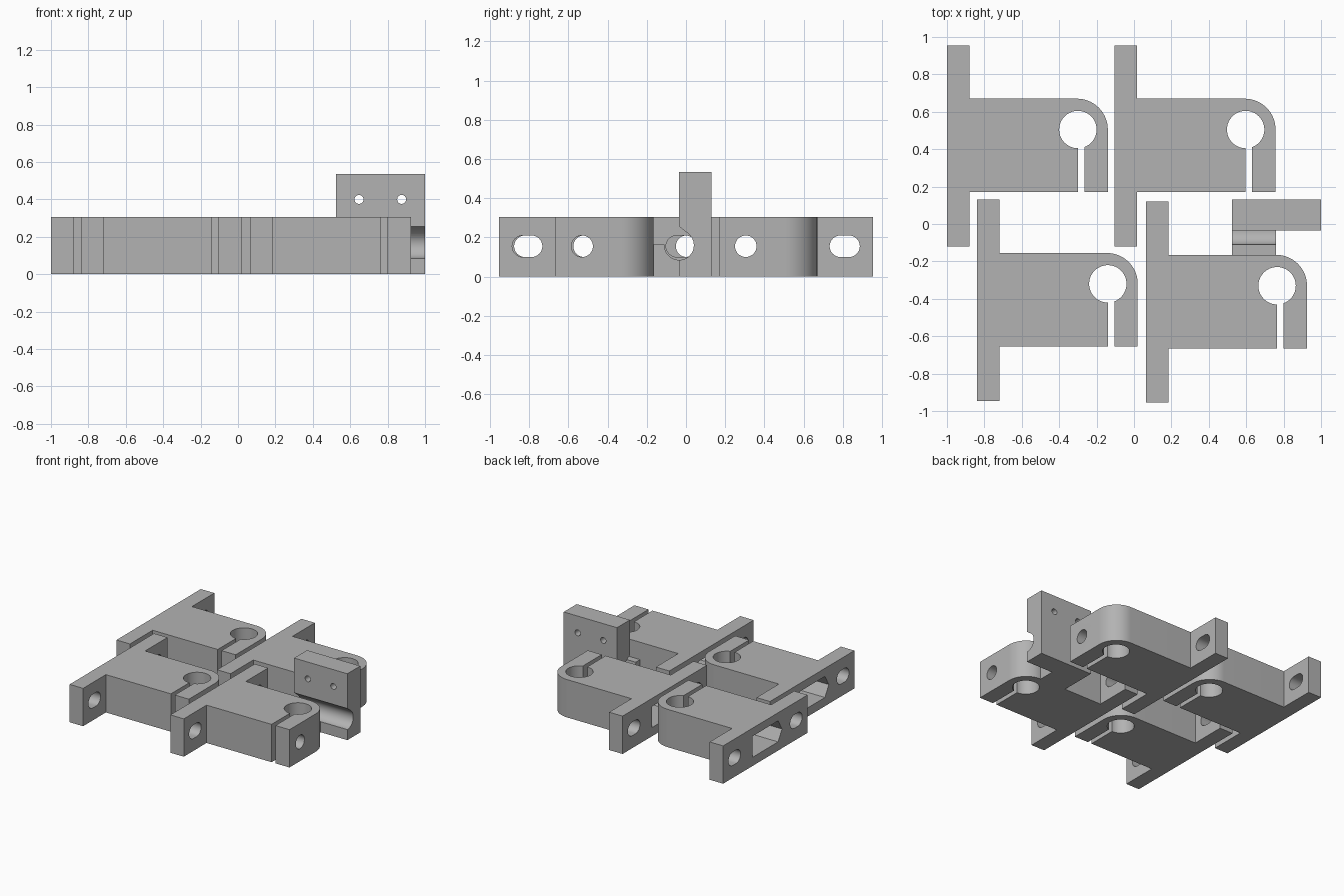
import bpy, bmesh
from math import cos, sin, radians
from mathutils import Vector

if "Cube" in bpy.data.objects:
    bpy.data.objects.remove(bpy.data.objects["Cube"])

COLOUR = (0.45, 0.45, 0.45, 1)
grey = bpy.data.materials.new("plain_grey")
grey.use_nodes = True
grey.diffuse_color = COLOUR
grey.node_tree.nodes["Principled BSDF"].inputs["Base Color"].default_value = COLOUR


def arc(cx, cy, r, start, end, steps):
    angles = [radians(start + (end - start) * i / steps) for i in range(steps + 1)]
    return [(cx + r * cos(a), cy + r * sin(a)) for a in angles]


def prism(name, outline, axis, low, high):
    """Extrude a 2D outline along x, y or z."""
    place = {"x": lambda p, d: (d, p[0], p[1]),
             "y": lambda p, d: (p[0], d, p[1]),
             "z": lambda p, d: (p[0], p[1], d)}[axis]
    bm = bmesh.new()
    face = bm.faces.new([bm.verts.new(place(p, low)) for p in outline])
    result = bmesh.ops.extrude_face_region(bm, geom=[face])
    moved = [v for v in result["geom"] if isinstance(v, bmesh.types.BMVert)]
    bmesh.ops.translate(bm, verts=moved, vec=Vector(place((0, 0), high - low)))
    bmesh.ops.recalc_face_normals(bm, faces=bm.faces)
    mesh = bpy.data.meshes.new(name)
    bm.to_mesh(mesh)
    bm.free()
    mesh.materials.append(grey)
    obj = bpy.data.objects.new(name, mesh)
    bpy.context.collection.objects.link(obj)
    return obj


def select(obj):
    bpy.ops.object.select_all(action="DESELECT")
    obj.select_set(True)
    bpy.context.view_layer.objects.active = obj


def cut(obj, cutters):
    for cutter in cutters:
        cutter.hide_render = True
        select(obj)
        mod = obj.modifiers.new("cut", "BOOLEAN")
        mod.operation, mod.solver, mod.object = "DIFFERENCE", "EXACT", cutter
        bpy.ops.object.modifier_apply(modifier=mod.name)
        bpy.data.objects.remove(cutter)


def smooth(obj):
    select(obj)
    bpy.ops.object.shade_smooth_by_angle(angle=radians(30))


# Clamp bracket: mounting flange, body, split bore and rounded corner
HEIGHT, MID = 0.305, 0.155
BORE = (-0.30, 0.505)
outline = [(-1, -0.12), (-0.88, -0.12), (-0.88, 0.17), (-0.30, 0.17)]
outline += arc(*BORE, 0.1, -90, -429.5, 48)
outline += [(-0.265, 0.17), (-0.14, 0.17)]
outline += arc(-0.305, 0.505, 0.165, 0, 90, 16)
outline += [(-0.88, 0.67), (-0.88, 0.955), (-1, 0.955)]
bracket = prism("clamp_bracket", outline, "z", 0, HEIGHT)

# Flange slots, clamp screw hole and nut pocket
cutters = []
for y in (0.025, 0.81):
    slot = arc(y + 0.022, MID, 0.055, -90, 90, 16) + arc(y - 0.022, MID, 0.055, 90, 270, 16)
    cutters.append(prism("slot_cutter", slot, "x", -1.1, -0.8))
pocket = [(0.58, 0.07), (0.58, 0.24), (0.255, 0.24), (0.205, MID), (0.255, 0.07)]
cutters.append(prism("pocket_cutter", pocket, "x", -1.1, -0.5))
cutters.append(prism("screw_cutter", arc(0.305, MID, 0.055, 0, 348.75, 31), "x", -0.6, 0))
cut(bracket, cutters)
smooth(bracket)

# Three more brackets laid out alongside
layout = {"back_left": (0.897, 0), "front_right": (0.16, -0.825), "front_left": (1.065, -0.835)}
for spot, (dx, dy) in layout.items():
    copy = bracket.copy()
    copy.name = "clamp_bracket_" + spot
    copy.location = (dx, dy, 0)
    bpy.context.collection.objects.link(copy)
bracket.name = "clamp_bracket_back_right"

# Upright plate with a rounded groove along its front
GROOVE = (-0.035, 0.16, 0.075)
plate_outline = [(0.13, 0), (0.13, 0.535), (-0.035, 0.535), (-0.035, 0.255), (0.015, 0.217)]
plate_outline += arc(*GROOVE, 45, -90, 20) + [(-0.035, 0)]
plate = prism("upright_plate", plate_outline, "x", 0.525, 1.0)
cut(plate, [prism("hole_cutter", arc(x, 0.4, 0.024, 0, 345, 23), "y", -0.2, 0.3)
            for x in (0.647, 0.875)])
smooth(plate)

# Low cradle block finishing the other half of the groove
cradle_outline = [(-0.035, 0), (-0.165, 0), (-0.165, 0.165), (-0.11, 0.165)]
cradle_outline += arc(*GROOVE, 180, 270, 16)
smooth(prism("groove_cradle", cradle_outline, "x", 0.525, 0.76))
